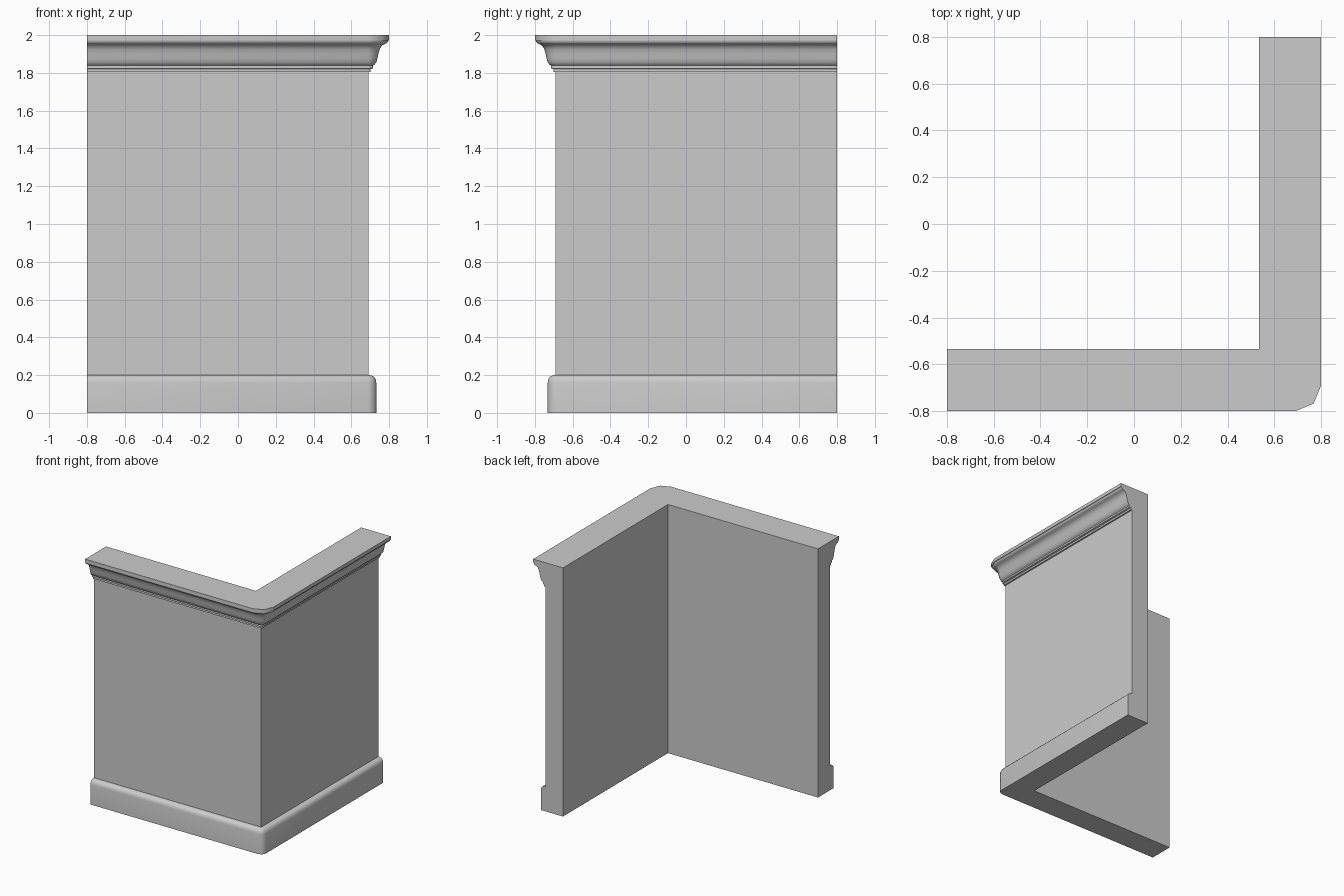
import bpy, bmesh, math

if "Cube" in bpy.data.objects:
    bpy.data.objects.remove(bpy.data.objects["Cube"])

HALF = 0.8      # end of both wall wings
FACE = 0.69     # outer wall face distance from centre
THICK = 0.155   # wall thickness

# Profile as (projection from wall face, height), bottom to top
baseboard = [(0.042, 0), (0.042, 0.16), (0.039, 0.178), (0.03, 0.191),
             (0.016, 0.198), (0, 0.2)]
cornice = [(0, 1.805), (0.012, 1.805), (0.012, 1.82), (0.024, 1.824),
           (0.024, 1.838), (0.033, 1.844), (0.042, 1.856), (0.048, 1.875),
           (0.053, 1.9), (0.06, 1.925), (0.07, 1.943), (0.083, 1.951),
           (0.096, 1.956), (0.103, 1.963), (0.105, 1.972), (0.11, 1.972),
           (0.11, 2.0)]
inner_face = [(-THICK, 2.0), (-THICK, 0)]
profile = baseboard + cornice + inner_face


def path_at(d):
    """L-shaped path: rounded outside the wall corner, mitred inside it."""
    if d > 0:
        corner = [(FACE + d * math.sin(a), -FACE - d * math.cos(a))
                  for a in (0, math.pi / 4, math.pi / 2)]
    else:
        corner = [(FACE + d, -FACE - d)] * 3
    return [(-HALF, -FACE - d)] + corner + [(FACE + d, HALF)]


# Sweep the whole profile around the corner
bm = bmesh.new()
rows = [[bm.verts.new((x, y, z)) for x, y in path_at(d)] for d, z in profile]
n = len(rows)
for i in range(n):
    a, b = rows[i], rows[(i + 1) % n]
    for j in range(4):
        bm.faces.new((a[j], a[j + 1], b[j + 1], b[j]))

# Flat end caps
bm.faces.new([r[0] for r in rows])
bm.faces.new([r[-1] for r in reversed(rows)])
bmesh.ops.remove_doubles(bm, verts=bm.verts, dist=1e-5)
bmesh.ops.recalc_face_normals(bm, faces=bm.faces)

mesh = bpy.data.meshes.new("corner_wall_with_mouldings")
bm.to_mesh(mesh)
bm.free()
wall = bpy.data.objects.new("corner_wall_with_mouldings", mesh)
bpy.context.collection.objects.link(wall)

# Smooth mouldings, crisp steps and ends
bpy.context.view_layer.objects.active = wall
wall.select_set(True)
bpy.ops.object.shade_smooth_by_angle(angle=math.radians(50))
